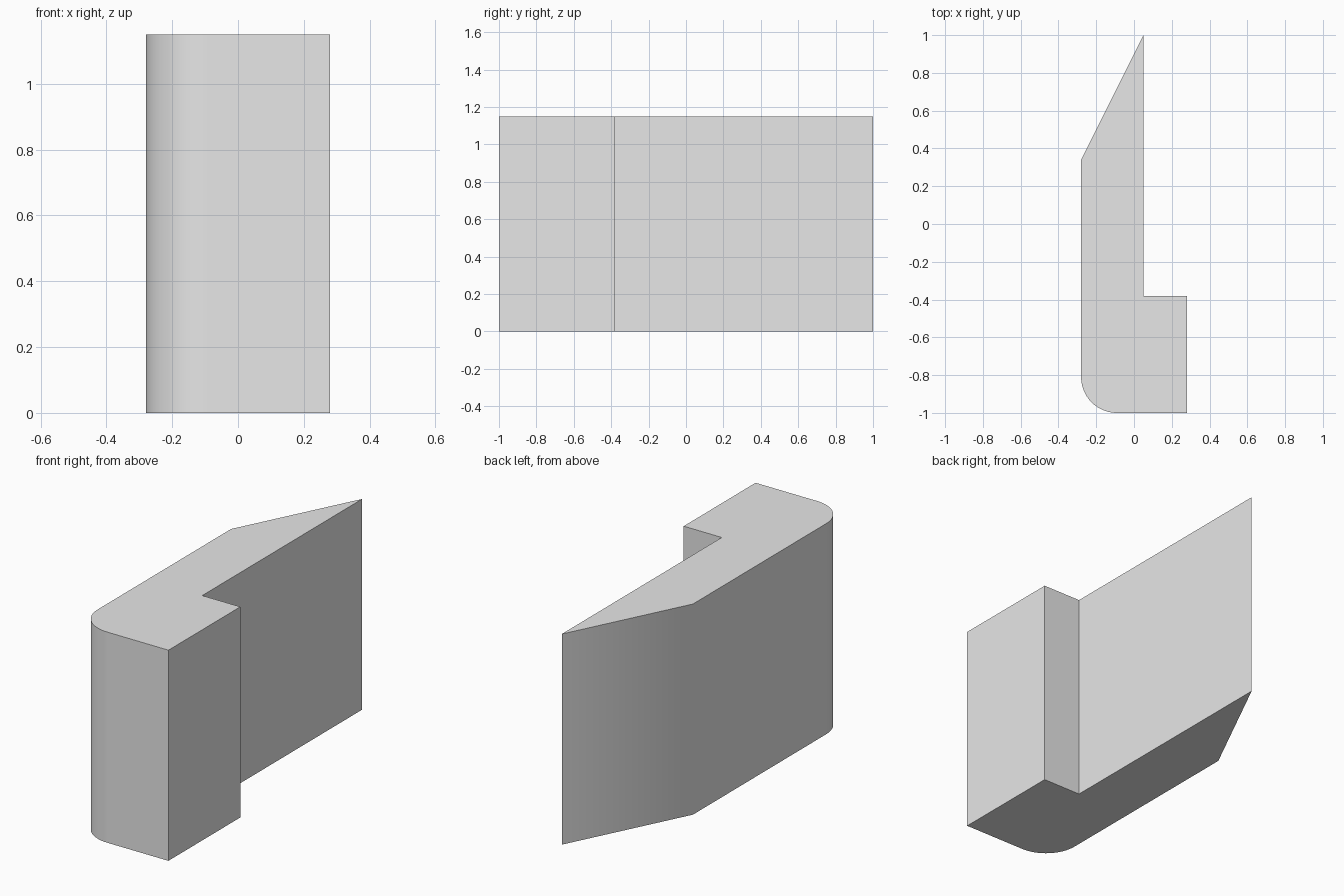
import bpy
import bmesh
from math import cos, sin, pi, radians
from mathutils import Vector

cube = bpy.data.objects.get("Cube")
if cube:
    bpy.data.objects.remove(cube, do_unlink=True)

HEIGHT = 1.15
LEFT, RIGHT, STEP = -0.28, 0.28, 0.05
FRONT, BACK = -1.0, 1.0
RADIUS, ARC_STEPS = 0.19, 16

# Plain grey material
grey = bpy.data.materials.new("plain grey")
grey.use_nodes = True
colour = (0.8, 0.8, 0.8, 1.0)
grey.diffuse_color = colour
grey.node_tree.nodes["Principled BSDF"].inputs["Base Color"].default_value = colour

# Plan outline: rounded front corner, foot, long straight side, slanted tip
centre = Vector((LEFT + RADIUS, FRONT + RADIUS))
outline = []
for i in range(ARC_STEPS + 1):
    a = pi + i / ARC_STEPS * pi / 2
    outline.append(centre + RADIUS * Vector((cos(a), sin(a))))
outline += [(RIGHT, FRONT), (RIGHT, -0.38), (STEP, -0.38), (STEP, BACK), (LEFT, 0.34)]

# Extrude the outline into a solid
bm = bmesh.new()
base = bm.faces.new([bm.verts.new((x, y, 0)) for x, y in outline])
top = bmesh.ops.extrude_face_region(bm, geom=[base], use_keep_orig=True)
bmesh.ops.translate(bm, vec=(0, 0, HEIGHT),
                    verts=[v for v in top["geom"] if isinstance(v, bmesh.types.BMVert)])
bmesh.ops.recalc_face_normals(bm, faces=bm.faces)
mesh = bpy.data.meshes.new("trim_profile")
bm.to_mesh(mesh)
bm.free()
mesh.materials.append(grey)

trim = bpy.data.objects.new("trim_profile", mesh)
bpy.context.collection.objects.link(trim)

# Smooth the rounded corner, keep hard edges crisp
bpy.ops.object.select_all(action="DESELECT")
trim.select_set(True)
bpy.context.view_layer.objects.active = trim
bpy.ops.object.shade_smooth_by_angle(angle=radians(30))
weighted = trim.modifiers.new("weighted_normals", "WEIGHTED_NORMAL")
weighted.keep_sharp = True
